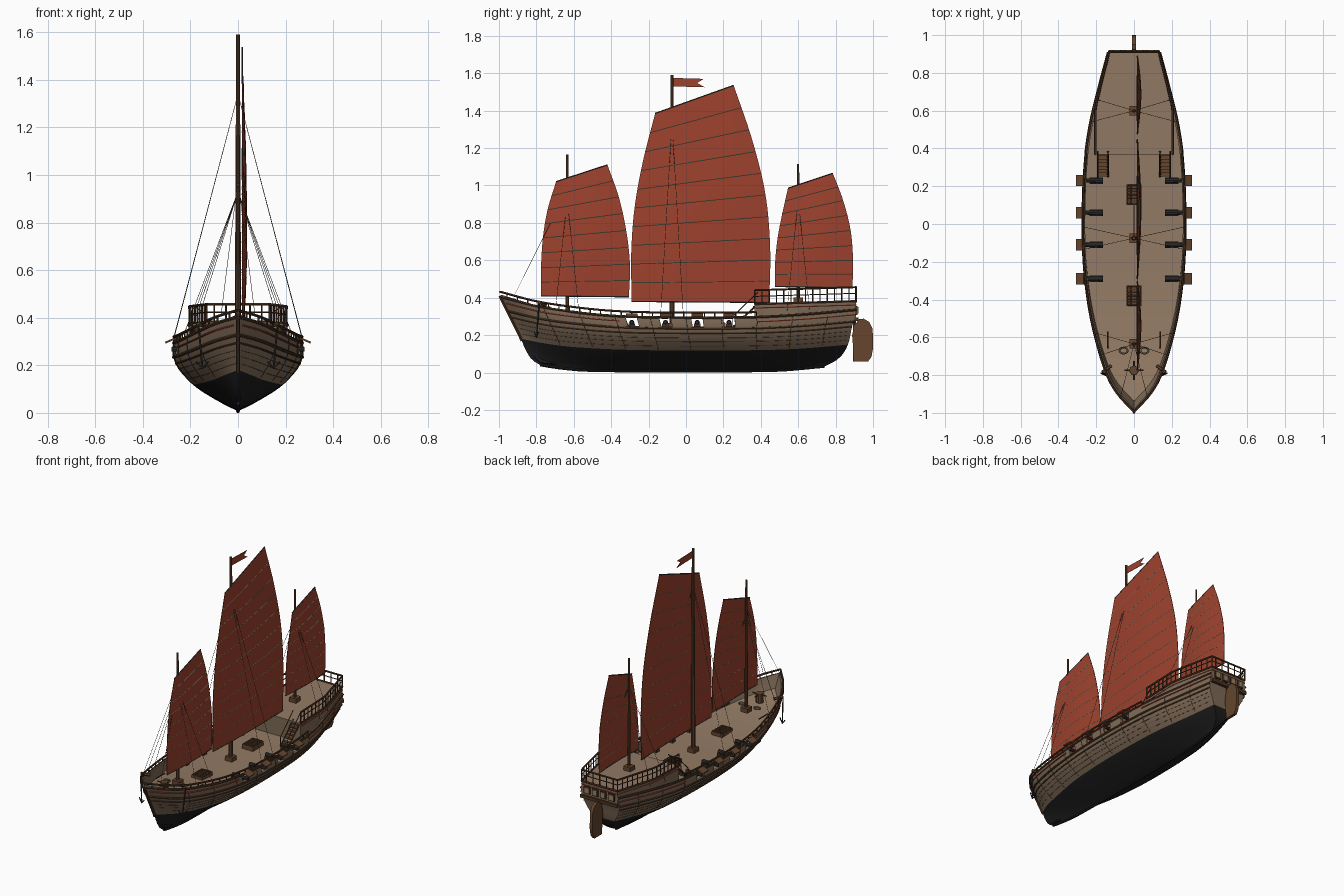
import bpy
import bmesh
from math import sin, pi
from mathutils import Vector

cube = bpy.data.objects.get("Cube")
if cube:
    bpy.data.objects.remove(cube)


def material(name, *rgb):
    m = bpy.data.materials.new(name)
    m.use_nodes = True
    m.diffuse_color = (*rgb, 1)
    m.node_tree.nodes["Principled BSDF"].inputs["Base Color"].default_value = (*rgb, 1)
    return m


hull_wood = material("hull wood", .21, .145, .095)
deck_wood = material("deck wood", .29, .195, .128)
tar = material("black tar", .012, .012, .012)
trim = material("dark trim", .075, .035, .016)
brown = material("brown wood", .13, .06, .026)
red = material("sail red", .34, .054, .027)
iron = material("iron", .03, .03, .032)
rope = material("rope", .06, .05, .035)
batten_wood = material("batten wood", .2, .18, .12)
pane = material("window pane", .3, .22, .13)


# Helpers
def tab(pts, x):
    """Smooth interpolation through (x, value) pairs."""
    i = 0
    while i < len(pts) - 2 and x > pts[i + 1][0]:
        i += 1
    slope = lambda a, b: (pts[b][1] - pts[a][1]) / (pts[b][0] - pts[a][0])
    (x0, v0), (x1, v1) = pts[i], pts[i + 1]
    d, u = x1 - x0, (x - x0) / (x1 - x0)
    m0 = slope(max(i - 1, 0), i + 1) * d
    m1 = slope(i, min(i + 2, len(pts) - 1)) * d
    return (v0 + u * m0 + u * u * (3 * (v1 - v0) - 2 * m0 - m1)
            + u ** 3 * (2 * (v0 - v1) + m0 + m1))


def add(name, me, mats):
    ob = bpy.data.objects.new(name, me)
    bpy.context.collection.objects.link(ob)
    for m in mats:
        me.materials.append(m)
    return ob


def mesh(name, verts, faces, *mats):
    me = bpy.data.meshes.new(name)
    me.from_pydata(verts, [], faces)
    bm = bmesh.new()
    bm.from_mesh(me)
    bmesh.ops.remove_doubles(bm, verts=bm.verts, dist=1e-4)
    bmesh.ops.recalc_face_normals(bm, faces=bm.faces)
    bm.to_mesh(me)
    bm.free()
    return add(name, me, mats)


def box(name, c, size, mat, tilt=0):
    me = bpy.data.meshes.new(name)
    bm = bmesh.new()
    bmesh.ops.create_cube(bm, size=1)
    bm.to_mesh(me)
    bm.free()
    ob = add(name, me, [mat])
    ob.location, ob.scale, ob.rotation_euler.y = c, size, tilt


def tubes(name, lines, r, mat, end=1.0, sides=1):
    """Round bars along polylines; end scales the radius at the last point."""
    cu = bpy.data.curves.new(name, "CURVE")
    cu.dimensions, cu.bevel_depth = "3D", r
    cu.bevel_resolution, cu.use_fill_caps = sides, True
    for line in lines:
        sp = cu.splines.new("POLY")
        sp.points.add(len(line) - 1)
        for i, p in enumerate(line):
            sp.points[i].co = (*p, 1)
            sp.points[i].radius = 1 + (end - 1) * i / (len(line) - 1)
    tmp = bpy.data.objects.new(name + "_path", cu)
    me = bpy.data.meshes.new_from_object(tmp)
    bpy.data.objects.remove(tmp)
    me.materials.clear()
    add(name, me, [mat])


def solidify(ob, thickness, offset):
    m = ob.modifiers.new("thickness", "SOLIDIFY")
    m.thickness, m.offset = thickness, offset


def span(a, b, n):
    return [a + (b - a) * i / n for i in range(n + 1)]


def lift(pts, z):
    return [p + Vector((0, 0, z)) for p in pts]


# Hull lines: t runs bow to stern, f runs keel to bulwark top
BOW = [(0, -.78), (.08, -.825), (.25, -.863), (.4, -.885), (.7, -.94), (1, -.995)]
STERN = [(0, .74), (.1, .8), (.2, .835), (.4, .868), (.7, .888), (.9, .908), (1, .91)]
KEEL = [(0, .04), (.06, .025), (.15, .012), (.3, .008), (.7, .008), (.85, .012), (1, .032)]
SHEER = [(0, .41), (.1, .36), (.2, .33), (.3, .31), (.42, .3), (.7, .3), (.85, .315), (1, .34)]
BEAM = [(0, 0), (.05, .09), (.1, .145), (.2, .205), (.3, .245), (.42, .27), (.55, .275),
        (.7, .262), (.8, .235), (.9, .19), (1, .14)]
SECTION = [(0, 0), (.08, .18), (.18, .37), (.33, .62), (.47, .78), (.63, .92), (.8, .99),
           (.92, 1), (1, .98)]


def P(t, f, s=1, up=0.0, inset=1.0):
    y = tab(BOW, f) * (1 - t) + tab(STERN, f) * t
    z = tab(KEEL, t) + (tab(SHEER, t) - tab(KEEL, t)) * f
    power = 1 + max(0, 1 - t / .35) ** 2 + .5 * max(0, (t - .7) / .3) ** 2
    w = max(0, tab(BEAM, t)) * max(0, tab(SECTION, f)) ** power
    return Vector((s * w * inset, y, z + up))


# Hull shell with gun ports left open and a closed transom
both = (-1, 1)
HALF = .016
port_y = [-.29, -.11, .06, .23]
port_t = [(y + .98) / 1.885 for y in port_y]
cols = sorted(span(0, 1, 56) + [t + d for t in port_t for d in (-HALF, HALF)])
rows = [0, .05, .1, .18, .26, .33, .38, .47, .55, .63, .72, .81, .97, 1]
n = len(rows)
ring = [(f, -1) for f in reversed(rows)] + [(f, 1) for f in rows[1:]]
k = len(ring)
faces = []
for i in range(len(cols) - 1):
    mid = (cols[i] + cols[i + 1]) / 2
    for j in range(k - 1):
        top = max(ring[j][0], ring[j + 1][0])
        if top == .97 and any(abs(mid - t) < HALF for t in port_t):
            continue
        faces.append((i * k + j, i * k + j + 1, (i + 1) * k + j + 1, (i + 1) * k + j))
last = (len(cols) - 1) * k
for j in range(n - 2):
    faces.append((last + j, last + j + 1, last + k - 2 - j, last + k - 1 - j))
faces.append((last + n - 2, last + n - 1, last + n))
hull = mesh("hull", [P(t, f, s) for t in cols for f, s in ring], faces, hull_wood, tar)
for p in hull.data.polygons:
    t = min(1, max(0, (p.center.y + .89) / 1.755))
    water = tab(KEEL, t) + (tab(SHEER, t) - tab(KEEL, t)) * .38
    p.material_index = int(p.center.z < water)
solidify(hull, .012, -1)

# Main deck
deck = mesh("main_deck", [P(t, .78, s) for t in span(.01, .995, 50) for s in both],
            [(2 * i, 2 * i + 1, 2 * i + 3, 2 * i + 2) for i in range(50)], deck_wood)
solidify(deck, .004, 0)

# Stem, keel, wales, seams and red strakes
tubes("stem", [[P(0, f) for f in span(.35, 1, 10)]], .009, trim)
tubes("keel", [[P(t, 0) for t in span(0, 1, 30)]], .008, tar)
for name, f, r in (("upper_wale", .985, .007), ("middle_wale", .78, .007), ("lower_wale", .69, .004)):
    tubes(name, [[P(t, f, s) for t in span(0, 1, 50)] for s in both], r, trim)
tubes("plank_seams", [[P(t, f, s) for t in span(.01, .99, 50)]
                      for s in both for f in (.46, .54, .61)], .001, trim)
tubes("red_strakes", [[P(t, .9, s) for t in span(a, b, 16)]
                      for s in both for a, b in ((.01, .33), (.72, 1))], .004, red)
tubes("hull_ribs", [[P(t, f, s) for f in span(.4, .95, 8)]
                    for s in both for t in span(.12, .92, 8)], .0012, trim)

# Open rail on the bulwark
tubes("main_rail", [[P(t, 1, s, .022) for t in span(0, .72, 40)] for s in both], .006, trim)
tubes("main_rail_posts", [[P(t, 1, s), P(t, 1, s, .022)]
                          for s in both for t in span(.02, .72, 24)], .004, trim)

# Quarterdeck cabin, narrower than the hull at its front
edge = [P(t, 1, 1, 0, .97) for t in span(.715, 1, 14)]
for p in edge:
    p.x = min(p.x, .205)
edge += [Vector((-p.x, p.y, p.z)) for p in reversed(edge)]
m = len(edge)
roof = [Vector((p.x, p.y, .365 + .03 * (p.y - .37))) for p in edge]
low = [Vector((p.x, p.y, .24 if p.y < .7 else .28)) for p in edge]
cabin = mesh("quarterdeck_cabin", low + roof,
             [(i, (i + 1) % m, m + (i + 1) % m, m + i) for i in range(m)]
             + [tuple(range(m, 2 * m))], hull_wood, deck_wood)
for p in cabin.data.polygons:
    p.material_index = int(abs(p.normal.z) > .8)
tubes("cabin_eave", [roof], .007, trim)
tubes("cabin_red_band", [lift(roof, -.02)], .004, red)

# Quarterdeck railing
for z, r in ((.042, .003), (.075, .006)):
    tubes("quarterdeck_rail", [lift(roof, z)], r, trim)
tubes("quarterdeck_posts", [[p, p + Vector((0, 0, .075))] for p in roof]
      + [[(x, .908, .38), (x, .908, .455)] for x in span(-.1, .1, 4)], .004, trim)

# Stern windows and beam
box("stern_beam", (0, .912, .285), (.27, .02, .02), trim)
for x in span(-.09, .09, 3):
    box("stern_window_frame", (x, .912, .332), (.044, .012, .048), trim)
    box("stern_window", (x, .917, .332), (.03, .008, .034), pane)

# Rudder
outline = [(.9, .06), (.975, .06), (.992, .085), (1, .13), (.998, .235), (.98, .27),
           (.95, .288), (.925, .285), (.9, .25), (.888, .2)]
rudder = mesh("rudder", [(0, y, z) for y, z in outline], [tuple(range(len(outline)))], brown)
solidify(rudder, .02, 0)
tubes("rudder_stock", [[(0, .9, .06), (0, .9, .34)]], .009, trim)

# Cannons, port lids, stairs and anchors on each side
for s, side in ((1, "left_"), (-1, "right_")):
    for y in port_y:
        tubes(side + "cannon", [[(s * .165, y, .268), (s * .28, y, .268)]], .014, iron, .7, 2)
        box(side + "cannon_carriage", (s * .2, y, .25), (.07, .034, .022), trim)
        box(side + "port_lid", (s * .285, y, .304), (.044, .06, .008), brown, s * .4)
    for i in range(7):
        box(side + "stair_step", (s * .165, .26 + .018 * i, .25 + .017 * i), (.05, .018, .006), brown)
    tubes(side + "stair_stringers", [[(s * x, .25, .24), (s * x, .385, .368)] for x in (.138, .192)],
          .005, trim)
    tubes(side + "stair_handrails", [[(s * x, .25, .24), (s * x, .25, .3), (s * x, .385, .43)]
                                     for x in (.138, .192)], .003, trim)
    tubes(side + "cathead", [[(s * .12, -.75, .36), (s * .168, -.785, .375)]], .009, brown)
    tubes(side + "anchor", [[(s * .166, -.785, .37), (s * .15, -.8, .19)],
                            [(s * .125, -.81, .215), (s * .15, -.8, .187), (s * .175, -.79, .215)]],
          .004, iron)
    tubes(side + "rope_coil", [[(s * (.055 + .022 * sin(a + pi / 2)), -.67 + .016 * sin(a), .312)
                                for a in span(0, 2 * pi, 12)]], .005, batten_wood)
    tubes(side + "belaying_post", [[(s * .14, -.66, .3), (s * .14, -.57, .3)]], .004, trim)

# Deck hatches with gratings
for y in (.155, -.38):
    box("hatch", (0, y, .25), (.08, .11, .03), brown)
    tubes("hatch_grating", [[(x, y - .05, .266), (x, y + .05, .266)] for x in span(-.035, .035, 4)]
          + [[(-.035, v, .266), (.035, v, .266)] for v in span(y - .05, y + .05, 6)], .003, trim)

# Capstan
tubes("capstan", [[(0, -.775, .3), (0, -.775, .36)]], .025, brown, .95, 3)
tubes("capstan_bars", [[(-.05, -.775, .35), (.05, -.775, .35)],
                       [(0, -.825, .35), (0, -.725, .35)]], .004, trim)


# Masts, junk sails and rigging
def rig(name, y, foot, top, radius, fore, aft, count, stay):
    tubes(name + "_mast", [[(0, y, foot), (0, y, top)]], radius, brown, .55, 3)
    box(name + "_mast_step", (0, y, foot + .015), (.05, .05, .03), brown)
    quarter = lambda pts, a, v: tab([(i / 4, p[a]) for i, p in enumerate(pts)], v)

    def at(u, v):
        x = .018 + .018 * sin(pi * u) * sin(pi * min(1, .15 + .85 * v))
        return Vector([x] + [quarter(fore, a, v) * (1 - u) + quarter(aft, a, v) * u for a in (0, 1)])
    us, vs = span(0, 1, 12), span(0, 1, count * 3)
    w = len(us)
    sail = mesh(name + "_sail", [at(u, v) for v in vs for u in us],
                [(j * w + i, j * w + i + 1, j * w + w + i + 1, j * w + w + i)
                 for j in range(len(vs) - 1) for i in range(w - 1)], red)
    solidify(sail, .003, 0)
    tubes(name + "_battens", [[at(u, v) for u in us] for v in span(0, 1, count)[1:-1]],
          .003, batten_wood)
    tubes(name + "_yard_and_boom", [[at(u, v) for u in us] for v in (0, 1)], .004, rope)
    tubes(name + "_shrouds", [[(0, y, stay), P((y + dy + .995) / 1.905, 1, s, .02)]
                              for dy in (-.06, .06) for s in both], .0011, rope)


rig("fore", -.635, .29, 1.165, .011,
    [(-.775, .41), (-.775, .56), (-.765, .72), (-.74, .87), (-.695, 1.02)],
    [(-.305, .405), (-.3, .58), (-.32, .76), (-.36, .94), (-.42, 1.11)], 8, .93)
rig("main", -.075, .235, 1.59, .014,
    [(-.29, .38), (-.293, .63), (-.275, .88), (-.23, 1.13), (-.165, 1.385)],
    [(.445, .375), (.45, .66), (.425, .95), (.355, 1.24), (.255, 1.535)], 10, 1.34)
rig("mizzen", .6, .37, 1.115, .01,
    [(.475, .46), (.477, .59), (.49, .72), (.515, .85), (.545, .985)],
    [(.89, .455), (.893, .6), (.88, .76), (.84, .92), (.785, 1.065)], 8, .93)
tubes("fore_stays", [[(0, -.635, .98), P(.04, 1, s, .02)] for s in both], .0011, rope)

# Swallow-tailed pennant
flag = mesh("pennant", [(0, y, z) for y, z in ((-.075, 1.575), (.095, 1.57), (.06, 1.548),
                                             (.1, 1.525), (-.075, 1.53))], [(0, 1, 2, 3, 4)], red)
solidify(flag, .003, 0)

# Apply the thickness, then smooth rounded surfaces and keep edges sharp
bpy.ops.object.select_all(action="DESELECT")
for ob in bpy.context.collection.objects:
    if ob.type == "MESH":
        ob.select_set(True)
bpy.context.view_layer.objects.active = hull
bpy.ops.object.convert(target="MESH")
bpy.ops.object.shade_smooth_by_angle(angle=.6)
